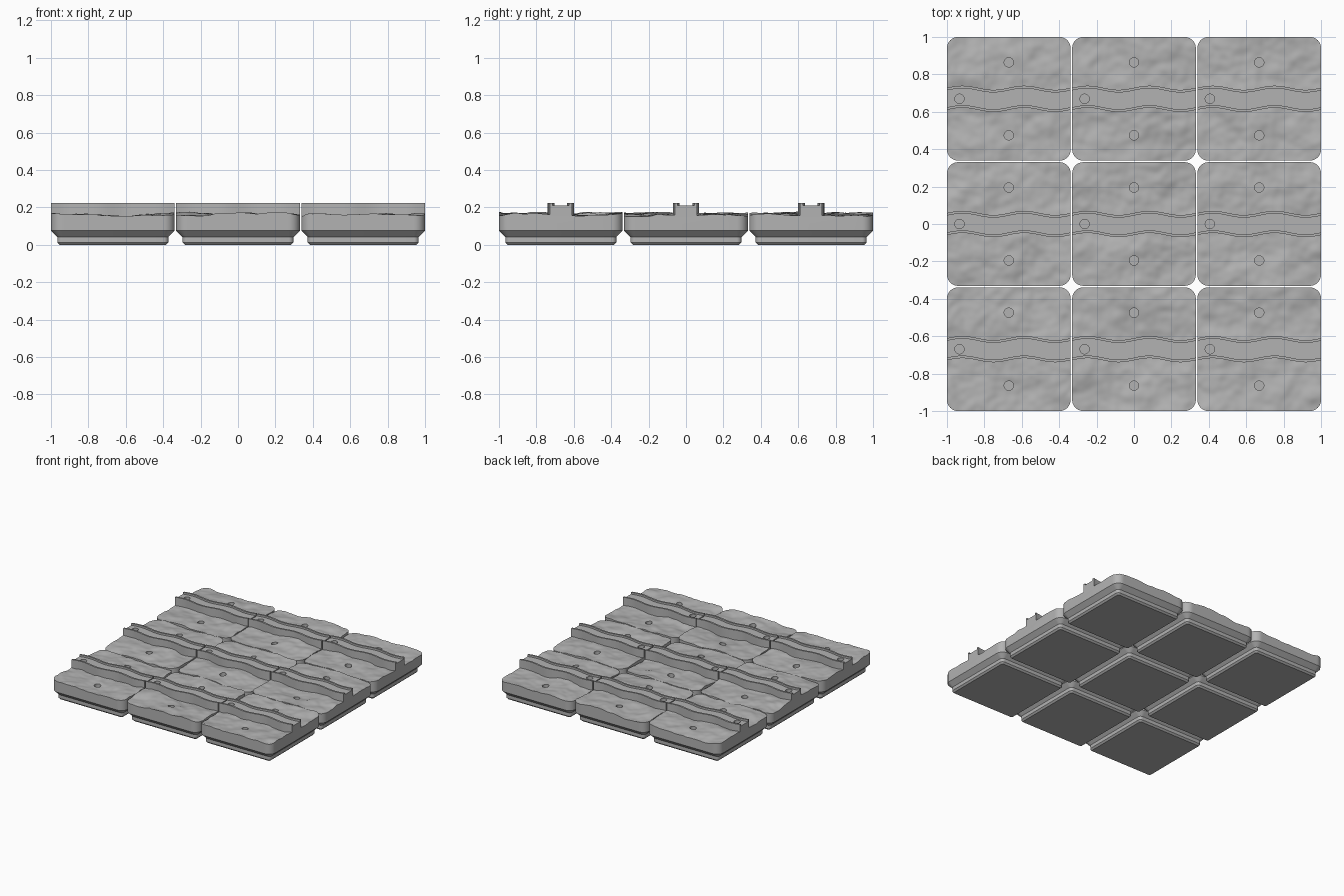
import bpy, bmesh, math
from mathutils import Vector, Matrix, noise

old = bpy.data.objects.get("Cube")
if old:
    bpy.data.objects.remove(old, do_unlink=True)

MM = 2 / 125.5            # one millimetre in model units
HALF = 20.75 * MM         # half width of a tile
PITCH = 42 * MM
RADIUS = 3.75 * MM        # tile corner radius
BASE_TOP = 4.75 * MM
CHANNEL_HALF, LIP, WAVE = 0.059, 0.014, 0.011
WALL_TOP, BED = 0.225, 0.21
HOLE_R, HOLE_DEPTH = 0.025, 0.035

stone = bpy.data.materials.new("stone_grey")
stone.use_nodes = True
GREY = (0.45, 0.45, 0.45, 1)
stone.diffuse_color = GREY
stone.node_tree.nodes["Principled BSDF"].inputs["Base Color"].default_value = GREY


def make_object(name, bm, at=(0, 0, 0)):
    bmesh.ops.recalc_face_normals(bm, faces=bm.faces)
    mesh = bpy.data.meshes.new(name)
    bm.to_mesh(mesh)
    bm.free()
    mesh.materials.append(stone)
    obj = bpy.data.objects.new(name, mesh)
    obj.location = at
    bpy.context.scene.collection.objects.link(obj)
    return obj


def skin(bm, rings):
    """Join equal closed rings with quads."""
    for a, b in zip(rings, rings[1:]):
        n = len(a)
        for i in range(n):
            j = (i + 1) % n
            bm.faces.new((a[i], a[j], b[j], b[i]))


def rounded_ring(bm, inset, z, steps=8):
    half, r = HALF - inset, RADIUS - inset
    verts = []
    for corner in range(4):
        for s in range(steps + 1):
            a = math.pi / 2 * (corner + s / steps)
            mid = math.pi / 2 * (corner + 0.5)
            cx = math.copysign(half - r, math.cos(mid))
            cy = math.copysign(half - r, math.sin(mid))
            verts.append(bm.verts.new((cx + r * math.cos(a), cy + r * math.sin(a), z)))
    return verts


# Stepped foot under each tile
def make_foot(name, at):
    bm = bmesh.new()
    profile = [(2.95, 0), (2.15, 0.8), (2.15, 2.6), (0, 4.75)]
    rings = [rounded_ring(bm, inset * MM, z * MM) for inset, z in profile]
    skin(bm, rings)
    bm.faces.new(rings[0])
    return make_object(name, bm, at)


# Rolling ground height, different on each tile
def ground(x, y, seed):
    p = Vector((x * 4, y * 4, seed * 7.3))
    return 0.16 + 0.018 * noise.noise(p) + 0.009 * noise.noise(p * 2.6) + 0.004 * noise.noise(p * 6)


def cross_section(x, seed, rows=26):
    """Closed outline in y and z of the tile at one x."""
    over = max(0, abs(x) - (HALF - RADIUS))
    edge = HALF - RADIUS + math.sqrt(max(0, RADIUS ** 2 - over ** 2))
    mid = WAVE * math.sin(2 * math.pi * (x + HALF) / HALF)
    outer, inner = CHANNEL_HALF, CHANNEL_HALF - LIP

    def land(a, b):
        ys = [a + (b - a) * i / rows for i in range(rows + 1)]
        return [(y, ground(x, y, seed)) for y in ys]

    wall = [(mid - outer, WALL_TOP), (mid - inner, WALL_TOP), (mid - inner, BED),
            (mid + inner, BED), (mid + inner, WALL_TOP), (mid + outer, WALL_TOP)]
    return ([(-edge, BASE_TOP)] + land(-edge, mid - outer) + wall
            + land(mid + outer, edge) + [(edge, BASE_TOP)])


# Ground slab with the raised wavy channel
def make_slab(name, at, seed):
    flat, n, c = HALF - RADIUS, 44, 8
    corner = [flat + RADIUS * math.sin(math.pi / 2 * i / c) for i in range(1, c + 1)]
    xs = [-v for v in reversed(corner)]
    xs += [-flat + 2 * flat * i / n for i in range(n + 1)] + corner
    bm = bmesh.new()
    rings = [[bm.verts.new((x, y, z)) for y, z in cross_section(x, seed)] for x in xs]
    skin(bm, rings)
    bm.faces.new(rings[0])
    bm.faces.new(rings[-1])
    return make_object(name, bm, at)


# Round sockets: two in the ground, one in the channel bed
def drill_sockets(slab, seed):
    land_y = 0.195
    spots = [(0, s * land_y, ground(0, s * land_y, seed)) for s in (-1, 1)]
    spots.append((-HALF + 4.2 * MM, 0, BED))
    bm = bmesh.new()
    for x, y, z in spots:
        bmesh.ops.create_cone(bm, cap_ends=True, segments=32, radius1=HOLE_R, radius2=HOLE_R,
                              depth=2 * HOLE_DEPTH, matrix=Matrix.Translation((x, y, z)))
    cutter = make_object("socket_cutter", bm, slab.location)
    cutter.hide_render = True
    mod = slab.modifiers.new("sockets", "BOOLEAN")
    mod.operation, mod.solver, mod.object = "DIFFERENCE", "EXACT", cutter
    depsgraph = bpy.context.evaluated_depsgraph_get()
    cut = bpy.data.meshes.new_from_object(slab.evaluated_get(depsgraph))
    slab.modifiers.clear()
    slab.data = cut
    bpy.data.objects.remove(cutter, do_unlink=True)


# Three by three set of tiles
parts = []
for row, depth in enumerate(("front", "middle", "back")):
    for col, side in enumerate(("right", "centre", "left")):
        at = ((col - 1) * PITCH, (row - 1) * PITCH, 0)
        seed = row * 3 + col + 1
        slab = make_slab(f"{depth}_{side}_slab", at, seed)
        drill_sockets(slab, seed)
        parts += [slab, make_foot(f"{depth}_{side}_foot", at)]

bpy.ops.object.select_all(action="DESELECT")
for obj in parts:
    obj.select_set(True)
bpy.context.view_layer.objects.active = parts[0]
bpy.ops.object.shade_smooth_by_angle(angle=math.radians(30))
